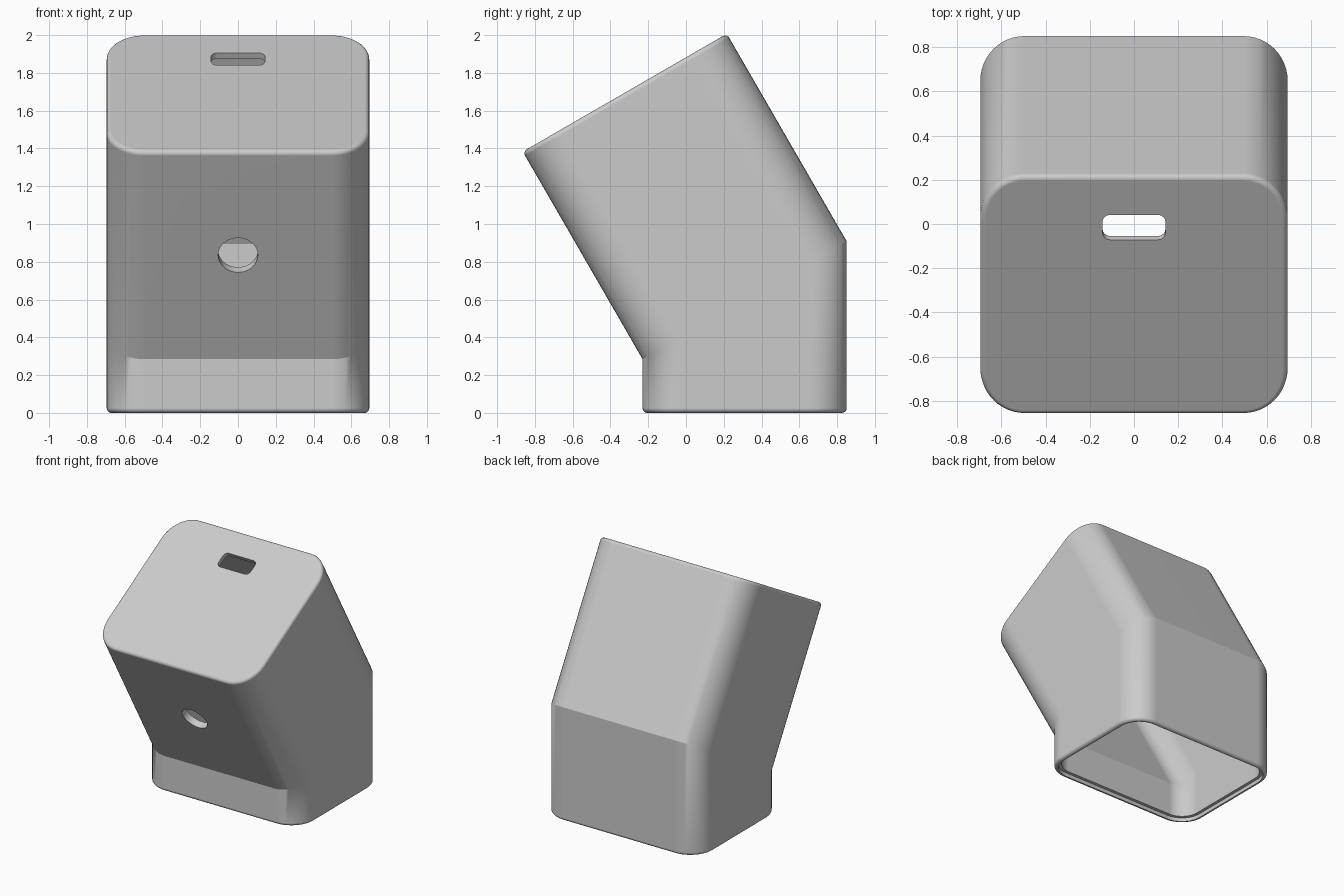
import bpy, bmesh, math
from mathutils import Matrix, Vector

if "Cube" in bpy.data.objects:
    bpy.data.objects.remove(bpy.data.objects["Cube"])

TILT = math.radians(30)
C, S = math.cos(TILT), math.sin(TILT)
TOP = 1.63          # distance of the sloped top plane along the tilted axis
WALL = 0.055

grey = bpy.data.materials.new("plain grey")
grey.diffuse_color = (0.6, 0.6, 0.6, 1)
grey.use_nodes = True
grey.node_tree.nodes["Principled BSDF"].inputs["Base Color"].default_value = grey.diffuse_color


def rounded_rect(x0, x1, y0, y1, r, n=12):
    pts = []
    for i, (cx, cy) in enumerate([(x1 - r, y1 - r), (x0 + r, y1 - r),
                                  (x0 + r, y0 + r), (x1 - r, y0 + r)]):
        for k in range(n + 1):
            a = math.pi / 2 * (i + k / n)
            pts.append((cx + r * math.cos(a), cy + r * math.sin(a)))
    return pts


def section(inset):
    return rounded_rect(-0.695 + inset, 0.695 - inset,
                        -0.23 + inset, 0.85 - inset, 0.2 - inset)


def flat_loop(inset, z):
    return [(x, y, z) for x, y in section(inset)]


def bend_loop(inset):
    # where the upright walls meet the tilted walls, offset by the inset
    front = (-0.057 + inset - C * (-0.23 + inset)) / S
    back = (1.191 - inset - C * (0.85 - inset)) / S
    slope = (back - front) / (1.08 - 2 * inset)
    return [(x, y, front + slope * (y + 0.23 - inset)) for x, y in section(inset)]


def top_loop(inset, d):
    # slide the bend loop along the tilted axis to the sloped plane
    out = []
    for x, y, z in bend_loop(inset):
        t = d - (-S * y + C * z)
        out.append((x, y - S * t, z + C * t))
    return out


def make_object(name, bm):
    bmesh.ops.recalc_face_normals(bm, faces=bm.faces)
    me = bpy.data.meshes.new(name)
    bm.to_mesh(me)
    bm.free()
    me.materials.append(grey)
    ob = bpy.data.objects.new(name, me)
    bpy.context.collection.objects.link(ob)
    return ob


def loft(name, loops):
    bm = bmesh.new()
    rows = [[bm.verts.new(p) for p in loop] for loop in loops]
    n = len(rows[0])
    for a, b in zip(rows, rows[1:]):
        for i in range(n):
            j = (i + 1) % n
            bm.faces.new((a[i], a[j], b[j], b[i]))
    bm.faces.new(rows[0])
    bm.faces.new(rows[-1])
    return make_object(name, bm)


# Hollow bent housing: cavity, rebated rim, outer walls, rounded top edge
R, STEPS = 0.025, 5
arc = [math.pi / 2 * k / STEPS for k in range(STEPS + 1)]
loops = [top_loop(WALL, TOP - 0.035), bend_loop(WALL), flat_loop(WALL, 0.03),
         flat_loop(0.03, 0.03), flat_loop(0.03, 0)]
loops += [flat_loop(R * (1 - math.sin(a)), R * (1 - math.cos(a))) for a in arc]
loops += [bend_loop(0)]
loops += [top_loop(R * (1 - math.cos(a)), TOP - R * (1 - math.sin(a))) for a in arc]
housing = loft("housing", loops)


# Cutters for the top slot and the round front hole
def cutter(name, outline, centre, angle):
    m = Matrix.Translation(centre) @ Matrix.Rotation(angle, 4, 'X')
    ob = loft(name, [[m @ Vector((x, y, z)) for x, y in outline] for z in (-0.12, 0.12)])
    ob.hide_render = True
    return ob


circle = [(0.105 * math.cos(math.tau * i / 48), 0.105 * math.sin(math.tau * i / 48))
          for i in range(48)]
cutters = [
    cutter("slot_cutter", rounded_rect(-0.142, 0.142, -0.065, 0.065, 0.035, 6),
           (0, -0.015, 1.873), TILT),
    cutter("hole_cutter", circle, (0, -0.548, 0.835), TILT + math.pi / 2),
]

bpy.context.view_layer.objects.active = housing
housing.select_set(True)
for c in cutters:
    mod = housing.modifiers.new("cut", 'BOOLEAN')
    mod.object = c
    mod.operation = 'DIFFERENCE'
    mod.solver = 'EXACT'
    bpy.ops.object.modifier_apply(modifier=mod.name)
    bpy.data.objects.remove(c)

# Smooth corners, crisp bends and cut edges
bpy.ops.object.shade_smooth_by_angle(angle=math.radians(25))
wn = housing.modifiers.new("weighted_normals", 'WEIGHTED_NORMAL')
wn.keep_sharp = True
